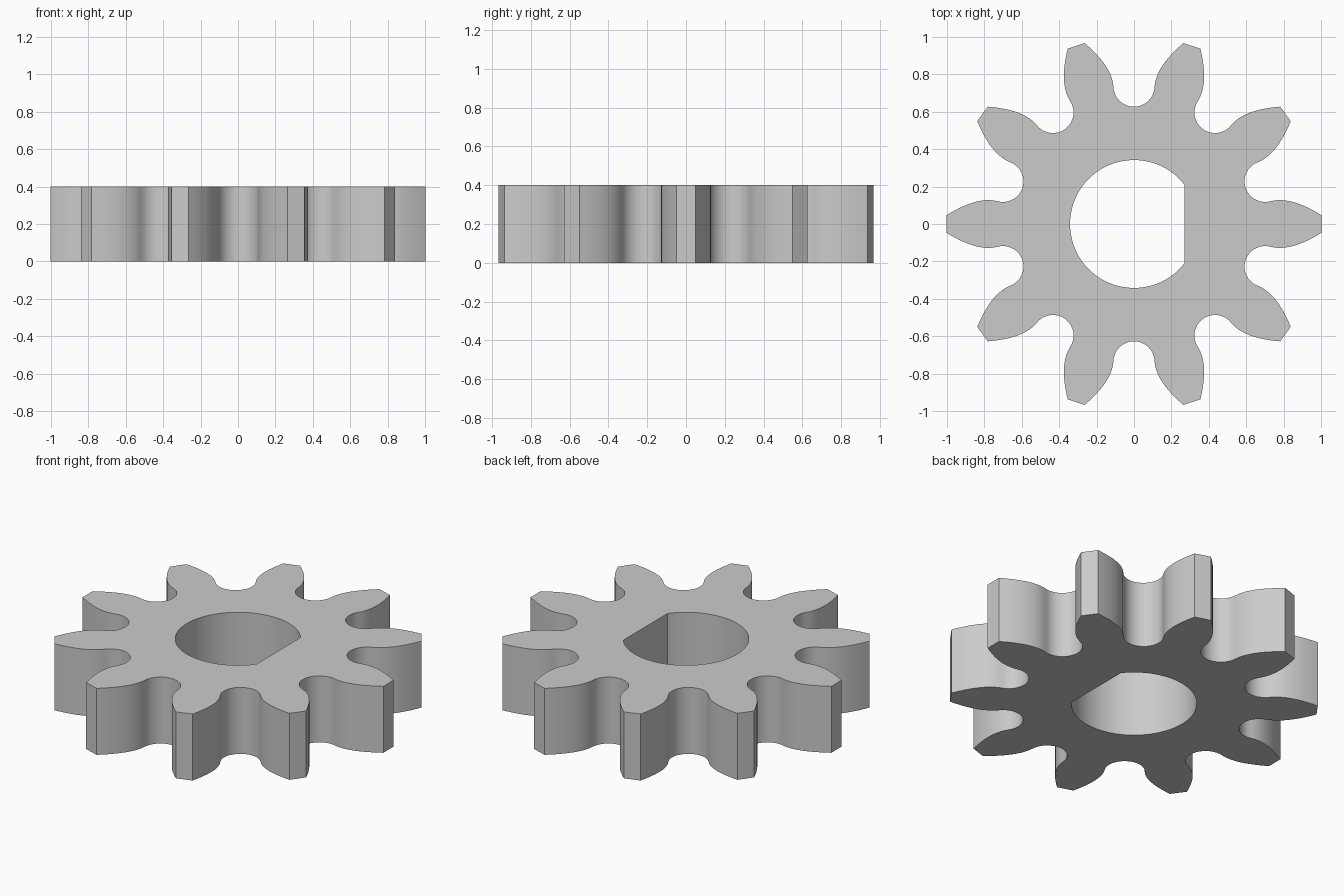
import bpy
import bmesh
from math import sin, cos, pi, acos, radians
from mathutils import Vector
from mathutils.geometry import interpolate_bezier

TEETH = 10
HEIGHT = 0.4
FILLET, FILLET_Y = 0.11, 0.737      # round root between two teeth
BORE, FLAT_X = 0.342, 0.27          # D-shaped shaft hole

cube = bpy.data.objects.get("Cube")
if cube:
    bpy.data.objects.remove(cube, do_unlink=True)

steel = bpy.data.materials.new("grey metal")
steel.use_nodes = True
steel.diffuse_color = (0.6, 0.6, 0.6, 1)
steel.node_tree.nodes["Principled BSDF"].inputs["Base Color"].default_value = (0.6, 0.6, 0.6, 1)


def gap_profile():
    """One gap between teeth, opening along +y, from right tip to left tip."""
    flank = interpolate_bezier(Vector((0.264, 0.967)), Vector((0.18, 0.895)),
                               Vector((0.118, 0.82)), Vector((FILLET, FILLET_Y)), 12)
    steps = 16
    root = [Vector((FILLET * cos(pi * i / steps), FILLET_Y - FILLET * sin(pi * i / steps)))
            for i in range(1, steps)]
    right = [p.to_2d() for p in flank]
    left = [Vector((-p.x, p.y)) for p in reversed(right)]
    return right + root + left


def gear_outline():
    points = []
    for i in range(TEETH):
        a = 2 * pi * i / TEETH
        points += [(p.x * cos(a) - p.y * sin(a), p.x * sin(a) + p.y * cos(a))
                   for p in gap_profile()]
    return points


def bore_outline(steps=64):
    start = acos(FLAT_X / BORE)
    sweep = 2 * (pi - start)
    return [(BORE * cos(start + sweep * i / steps), BORE * sin(start + sweep * i / steps))
            for i in range(steps + 1)]


def add_loop(bm, points):
    verts = [bm.verts.new((x, y, 0)) for x, y in points]
    return [bm.edges.new((v, verts[(i + 1) % len(verts)])) for i, v in enumerate(verts)]


# Gear: fill between the toothed outline and the bore, then extrude upward
bm = bmesh.new()
edges = add_loop(bm, gear_outline()) + add_loop(bm, bore_outline())
bmesh.ops.triangle_fill(bm, edges=edges, use_beauty=True, normal=(0, 0, 1))
raised = bmesh.ops.extrude_face_region(bm, geom=bm.faces[:], use_keep_orig=True)
top = [g for g in raised["geom"] if isinstance(g, bmesh.types.BMVert)]
bmesh.ops.translate(bm, verts=top, vec=(0, 0, HEIGHT))
bmesh.ops.recalc_face_normals(bm, faces=bm.faces[:])

mesh = bpy.data.meshes.new("gear")
bm.to_mesh(mesh)
bm.free()
mesh.materials.append(steel)
gear = bpy.data.objects.new("gear", mesh)
bpy.context.collection.objects.link(gear)

# Smooth flanks and bore, crisp rims and tooth tips
bpy.ops.object.select_all(action="DESELECT")
gear.select_set(True)
bpy.context.view_layer.objects.active = gear
bpy.ops.object.shade_smooth_by_angle(angle=radians(30))
